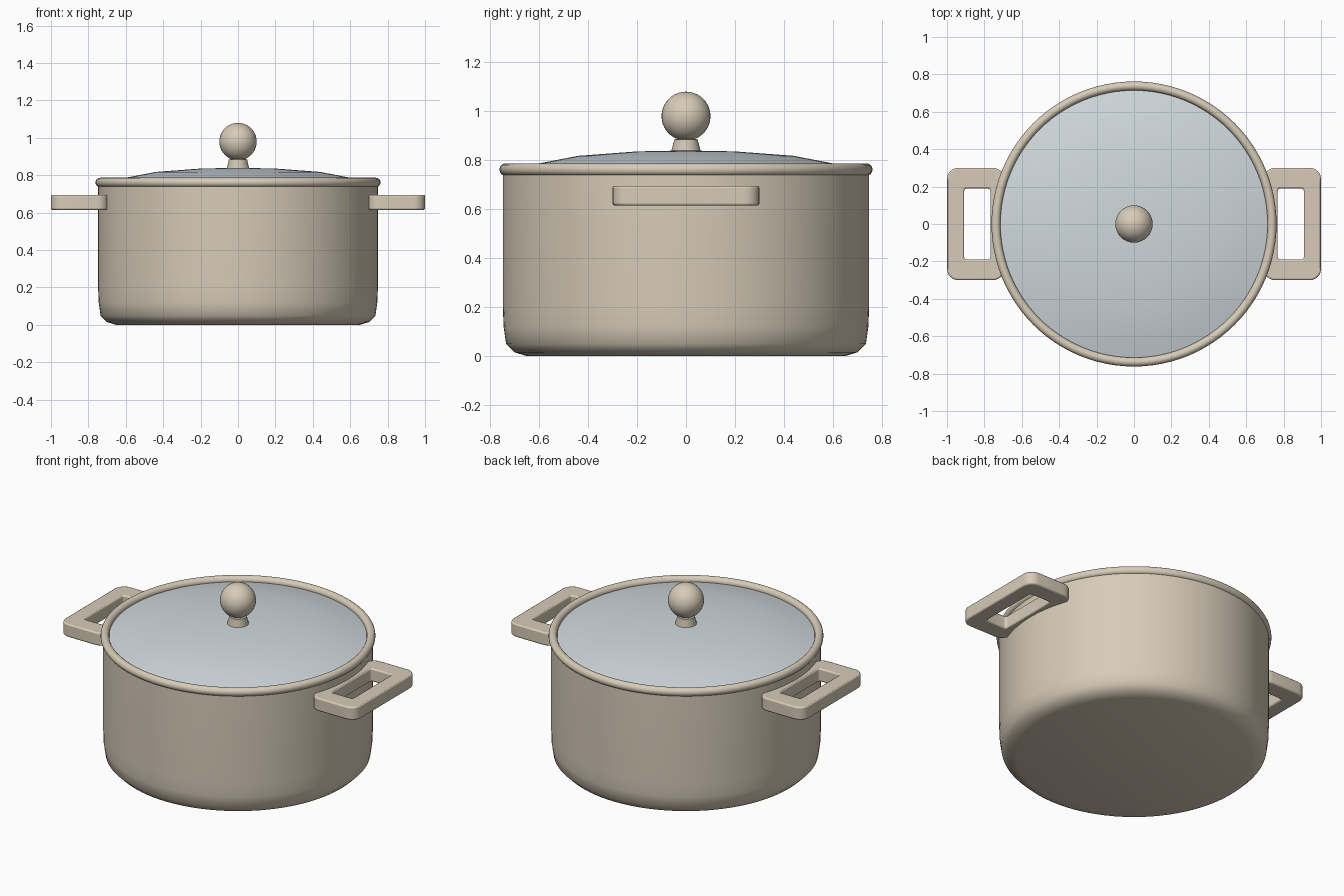
import bpy
import bmesh
from math import radians, sin, cos, pi
from mathutils import Matrix

if "Cube" in bpy.data.objects:
    bpy.data.objects.remove(bpy.data.objects["Cube"])


def material(name, rgb):
    mat = bpy.data.materials.new(name)
    mat.use_nodes = True
    mat.diffuse_color = (*rgb, 1)
    mat.node_tree.nodes["Principled BSDF"].inputs["Base Color"].default_value = (*rgb, 1)
    return mat


cream = material("cream enamel", (0.68, 0.60, 0.48))
glass = material("pale blue glass", (0.63, 0.69, 0.72))


def finish(name, bm, mat, angle=40):
    bmesh.ops.recalc_face_normals(bm, faces=bm.faces)
    mesh = bpy.data.meshes.new(name)
    bm.to_mesh(mesh)
    bm.free()
    mesh.materials.append(mat)
    obj = bpy.data.objects.new(name, mesh)
    bpy.context.collection.objects.link(obj)
    bpy.ops.object.select_all(action="DESELECT")
    obj.select_set(True)
    bpy.context.view_layer.objects.active = obj
    bpy.ops.object.shade_smooth_by_angle(angle=radians(angle))
    return obj


def lathe(name, profile, mat, closed=False, steps=96):
    """Spin a radius/height profile around the vertical axis."""
    bm = bmesh.new()
    verts = [bm.verts.new((r, 0, z)) for r, z in profile]
    pairs = list(zip(verts, verts[1:]))
    if closed:
        pairs.append((verts[-1], verts[0]))
    edges = [bm.edges.new(p) for p in pairs]
    bmesh.ops.spin(bm, geom=verts + edges, cent=(0, 0, 0), axis=(0, 0, 1),
                   angle=2 * pi, steps=steps)
    bmesh.ops.remove_doubles(bm, verts=bm.verts, dist=0.0005)
    return finish(name, bm, mat)


# Pot body with rounded base and a hollow inside
lathe("pot_body", [(0, 0), (0.65, 0), (0.70, 0.015), (0.735, 0.05), (0.745, 0.12),
                   (0.748, 0.20), (0.748, 0.75), (0.72, 0.75), (0.72, 0.12),
                   (0.66, 0.04), (0, 0.04)], cream)

# Rounded rim band
rim = [(0.738 + 0.024 * cos(a * pi / 8), 0.762 + 0.025 * sin(a * pi / 8)) for a in range(16)]
lathe("rim", rim, cream, closed=True)

# Shallow domed lid
lathe("lid", [(0, 0.84), (0.20, 0.836), (0.44, 0.818), (0.61, 0.785),
              (0.725, 0.755), (0.725, 0.745), (0, 0.745)], glass)

# Knob stem and ball
lathe("knob_stem", [(0, 0.82), (0.06, 0.82), (0.06, 0.838), (0.05, 0.875),
                    (0.05, 0.885), (0, 0.89)], cream, steps=32)
bm = bmesh.new()
bmesh.ops.create_uvsphere(bm, u_segments=32, v_segments=20, radius=0.1,
                          matrix=Matrix.Translation((0, 0, 0.98)))
finish("knob_ball", bm, cream)


def rounded_rect(cx, hx, hy, radius, steps=6):
    """Corner-rounded outline, counter-clockwise."""
    points = []
    for i, (sx, sy) in enumerate([(1, 1), (-1, 1), (-1, -1), (1, -1)]):
        for k in range(steps + 1):
            a = (i + k / steps) * pi / 2
            points.append((cx + sx * (hx - radius) + radius * cos(a),
                           sy * (hy - radius) + radius * sin(a)))
    return points


# Loop handles, one each side
def handle(name, side):
    outer = rounded_rect(side * 0.847, 0.153, 0.30, 0.06)
    inner = rounded_rect(side * 0.838, 0.07, 0.19, 0.015)
    bm = bmesh.new()
    rings = [[bm.verts.new((x, y, z)) for x, y in loop]
             for loop, z in ((outer, 0.615), (outer, 0.695), (inner, 0.695), (inner, 0.615))]
    n = len(outer)
    for r in range(4):
        a, b = rings[r], rings[(r + 1) % 4]
        for i in range(n):
            j = (i + 1) % n
            bm.faces.new((a[i], a[j], b[j], b[i]))
    obj = finish(name, bm, cream)
    bevel = obj.modifiers.new("soft edges", "BEVEL")
    bevel.width = 0.008
    bevel.segments = 2
    bevel.limit_method = "ANGLE"
    bevel.angle_limit = radians(50)


handle("left_handle", 1)
handle("right_handle", -1)
